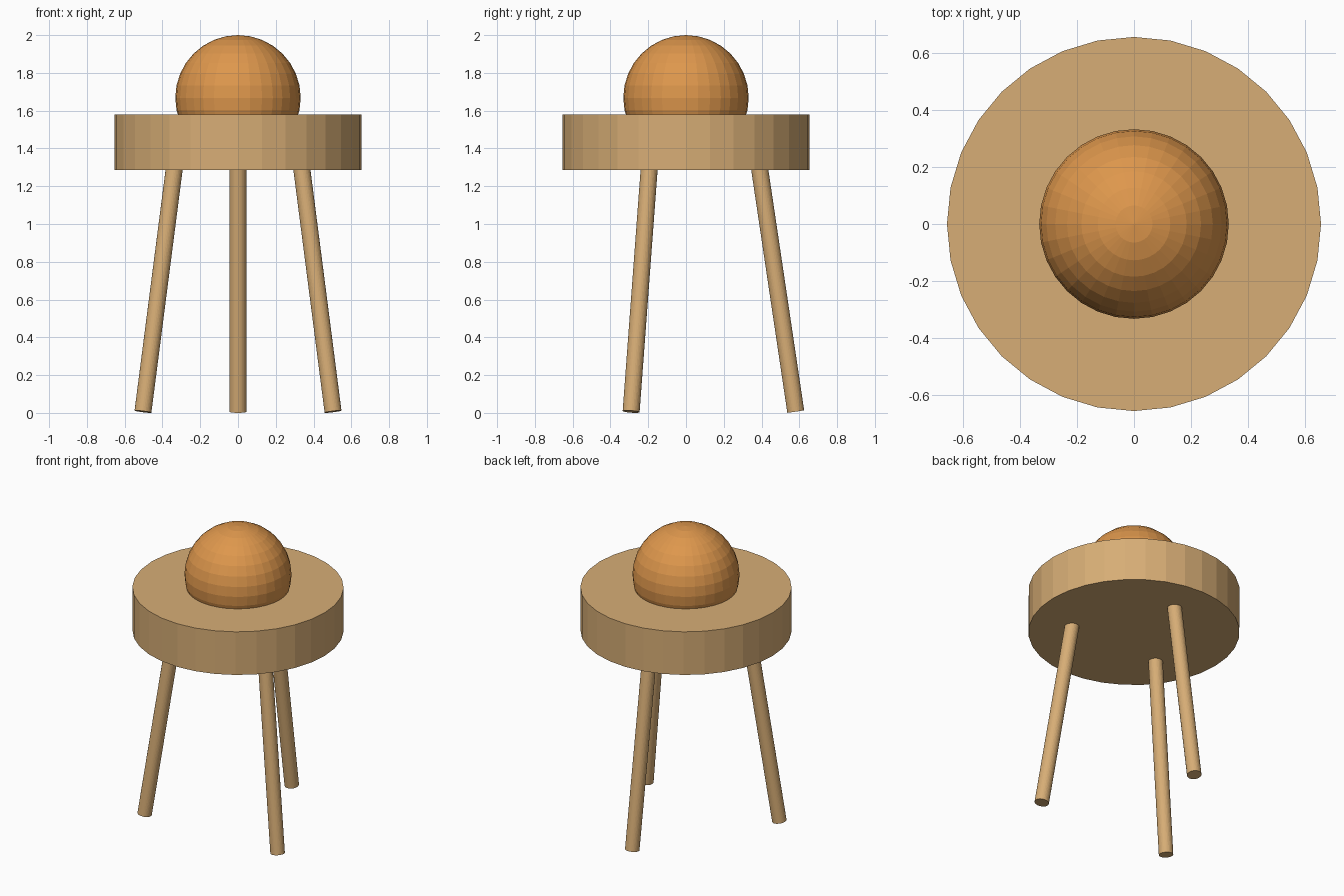
import bpy, math
from mathutils import Vector

if "Cube" in bpy.data.objects:
    bpy.data.objects.remove(bpy.data.objects["Cube"])


def material(name, rgb):
    m = bpy.data.materials.new(name)
    m.diffuse_color = (*rgb, 1)
    m.use_nodes = True
    m.node_tree.nodes["Principled BSDF"].inputs["Base Color"].default_value = m.diffuse_color
    return m


wood = material("light wood", (0.68, 0.42, 0.18))
orange = material("orange", (0.73, 0.31, 0.073))


def finish(name, mat):
    ob = bpy.context.object
    ob.name = name
    ob.data.materials.append(mat)
    return ob


# Thick round seat
bpy.ops.mesh.primitive_cylinder_add(vertices=32, radius=0.655, depth=0.295,
                                    location=(0, 0, 1.4325))
finish("seat", wood)

# Ball sunk into the top of the seat
bpy.ops.mesh.primitive_uv_sphere_add(segments=32, ring_count=16, radius=0.332,
                                     location=(0, 0, 1.668))
finish("ball", orange)

# Three splayed legs, with ends cut square to their axes
LEG_R = 0.045
for name, deg in (("back_leg", 90), ("front_left_leg", 210), ("front_right_leg", 330)):
    out = Vector((math.cos(math.radians(deg)), math.sin(math.radians(deg)), 0))
    foot = out * 0.581 + Vector((0, 0, 0.0067))
    top = out * 0.376 + Vector((0, 0, 1.385))
    axis = top - foot
    bpy.ops.mesh.primitive_cylinder_add(vertices=32, radius=LEG_R, depth=axis.length,
                                        location=(foot + top) / 2)
    leg = finish(name, wood)
    leg.rotation_euler = axis.to_track_quat('Z', 'Y').to_euler()
